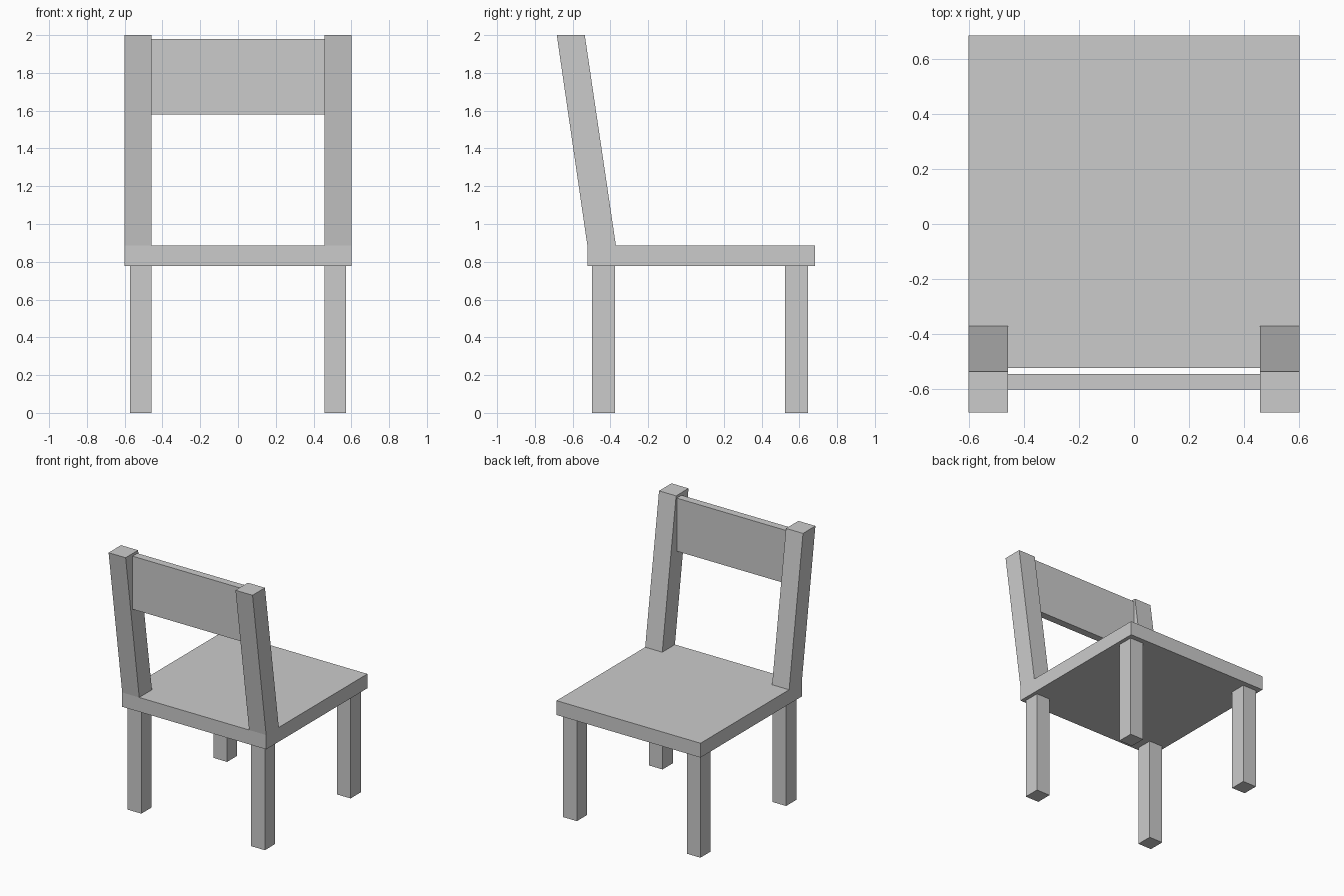
import bpy
import bmesh

if "Cube" in bpy.data.objects:
    bpy.data.objects.remove(bpy.data.objects["Cube"])


def prism(name, x, bottom_y, top_y, z):
    """Six-sided block whose y range may shift between bottom and top."""
    bm = bmesh.new()
    bmesh.ops.create_cube(bm, size=2)
    for v in bm.verts:
        i, j, k = (int(c > 0) for c in v.co)
        v.co = (x[i], (bottom_y, top_y)[k][j], z[k])
    mesh = bpy.data.meshes.new(name)
    bm.to_mesh(mesh)
    bm.free()
    obj = bpy.data.objects.new(name, mesh)
    bpy.context.collection.objects.link(obj)
    return obj


def box(name, x, y, z):
    return prism(name, x, y, y, z)


SEAT_BOTTOM, SEAT_TOP = 0.777, 0.885

# Seat slab
box("seat", (-0.60, 0.60), (-0.522, 0.684), (SEAT_BOTTOM, SEAT_TOP))

# Legs and leaning back posts, one set per side
for side, s in (("left", -1), ("right", 1)):
    leg_x = sorted((s * 0.458, s * 0.572))
    post_x = sorted((s * 0.458, s * 0.60))
    box(f"rear_leg_{side}", leg_x, (-0.497, -0.375), (0, SEAT_BOTTOM))
    box(f"front_leg_{side}", leg_x, (0.524, 0.645), (0, SEAT_BOTTOM))
    prism(f"back_post_{side}", post_x, (-0.522, -0.371), (-0.684, -0.536),
          (SEAT_TOP, 2.0))

# Upright back board between the posts
box("back_board", (-0.458, 0.458), (-0.601, -0.544), (1.58, 1.98))
